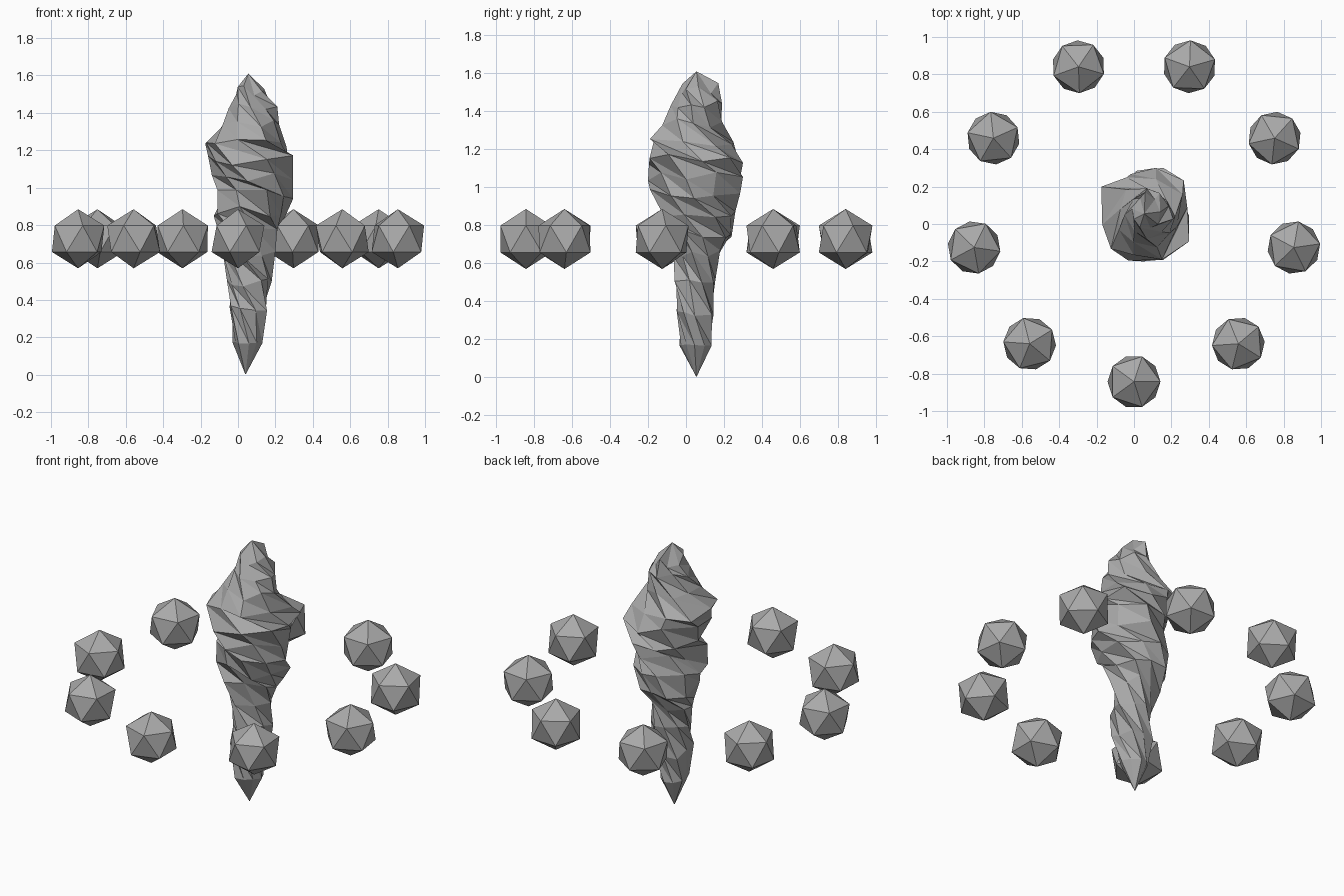
import bpy, bmesh, math, random
from mathutils import Matrix

random.seed(7)
cube = bpy.data.objects.get("Cube")
if cube:
    bpy.data.objects.remove(cube, do_unlink=True)

# Single stone colour
GREY = (0.4, 0.4, 0.4, 1)
stone = bpy.data.materials.new("stone_grey")
stone.use_nodes = True
stone.diffuse_color = GREY
bsdf = stone.node_tree.nodes["Principled BSDF"]
bsdf.inputs["Base Color"].default_value = GREY
bsdf.inputs["Roughness"].default_value = 0.8


def finish(bm, name, location=(0, 0, 0), turn=0):
    bmesh.ops.recalc_face_normals(bm, faces=bm.faces[:])
    mesh = bpy.data.meshes.new(name)
    bm.to_mesh(mesh)
    bm.free()
    mesh.materials.append(stone)
    ob = bpy.data.objects.new(name, mesh)
    ob.matrix_world = Matrix.Translation(location) @ Matrix.Rotation(turn, 4, 'Z')
    bpy.context.collection.objects.link(ob)
    return ob


# Ring of nine faceted stones
for i in range(9):
    turn = math.radians(40 * i)
    bm = bmesh.new()
    bmesh.ops.create_icosphere(bm, subdivisions=1, radius=0.158)
    finish(bm, f"orbiting_stone_{i + 1}",
           (0.868 * math.sin(turn), 0.025 - 0.868 * math.cos(turn), 0.727), turn)

# Twisted crystal: each section is (height, min x, max x, min y, max y)
SECTIONS = [
    (0.17, -0.03, 0.13, -0.035, 0.135),
    (0.34, -0.045, 0.155, -0.05, 0.145),
    (0.50, -0.06, 0.18, -0.06, 0.155),
    (0.64, -0.08, 0.20, -0.065, 0.18),
    (0.76, -0.11, 0.21, -0.09, 0.24),
    (0.87, -0.13, 0.25, -0.12, 0.26),
    (0.97, -0.11, 0.295, -0.19, 0.285),
    (1.06, -0.14, 0.295, -0.20, 0.30),
    (1.15, -0.16, 0.295, -0.195, 0.30),
    (1.24, -0.175, 0.26, -0.19, 0.25),
    (1.34, -0.08, 0.22, -0.125, 0.19),
    (1.43, -0.05, 0.21, -0.08, 0.19),
    (1.52, -0.01, 0.14, -0.02, 0.17),
]
SIDES = 9
TWIST = -3.6          # radians per unit of height


def section_ring(bm, z, x0, x1, y0, y1):
    """Ridged, jittered ring stretched to fill the given bounds."""
    pts = []
    wobble = 0.03 if z > 0.2 else 0.005
    for k in range(SIDES):
        a = 2 * math.pi * k / SIDES + TWIST * z + random.uniform(-0.14, 0.14)
        r = (1.06 if k % 2 else 0.92) + random.uniform(-0.08, 0.08)
        pts.append((r * math.cos(a), r * math.sin(a), z + random.uniform(-wobble, wobble)))
    xs, ys = [p[0] for p in pts], [p[1] for p in pts]

    def fit(v, vals, lo, hi):
        return lo + (hi - lo) * (v - min(vals)) / (max(vals) - min(vals))
    return [bm.verts.new((fit(x, xs, x0, x1), fit(y, ys, y0, y1), h)) for x, y, h in pts]


bm = bmesh.new()
rings = [section_ring(bm, *s) for s in SECTIONS]
bottom = bm.verts.new((0.04, 0.055, 0.0))
top = bm.verts.new((0.055, 0.055, 1.61))
for k in range(SIDES):
    n = (k + 1) % SIDES
    bm.faces.new((bottom, rings[0][n], rings[0][k]))
    bm.faces.new((top, rings[-1][k], rings[-1][n]))
    # Triangles follow the twist
    for lo, hi in zip(rings, rings[1:]):
        bm.faces.new((lo[k], lo[n], hi[k]))
        bm.faces.new((lo[n], hi[n], hi[k]))
finish(bm, "twisted_crystal")
